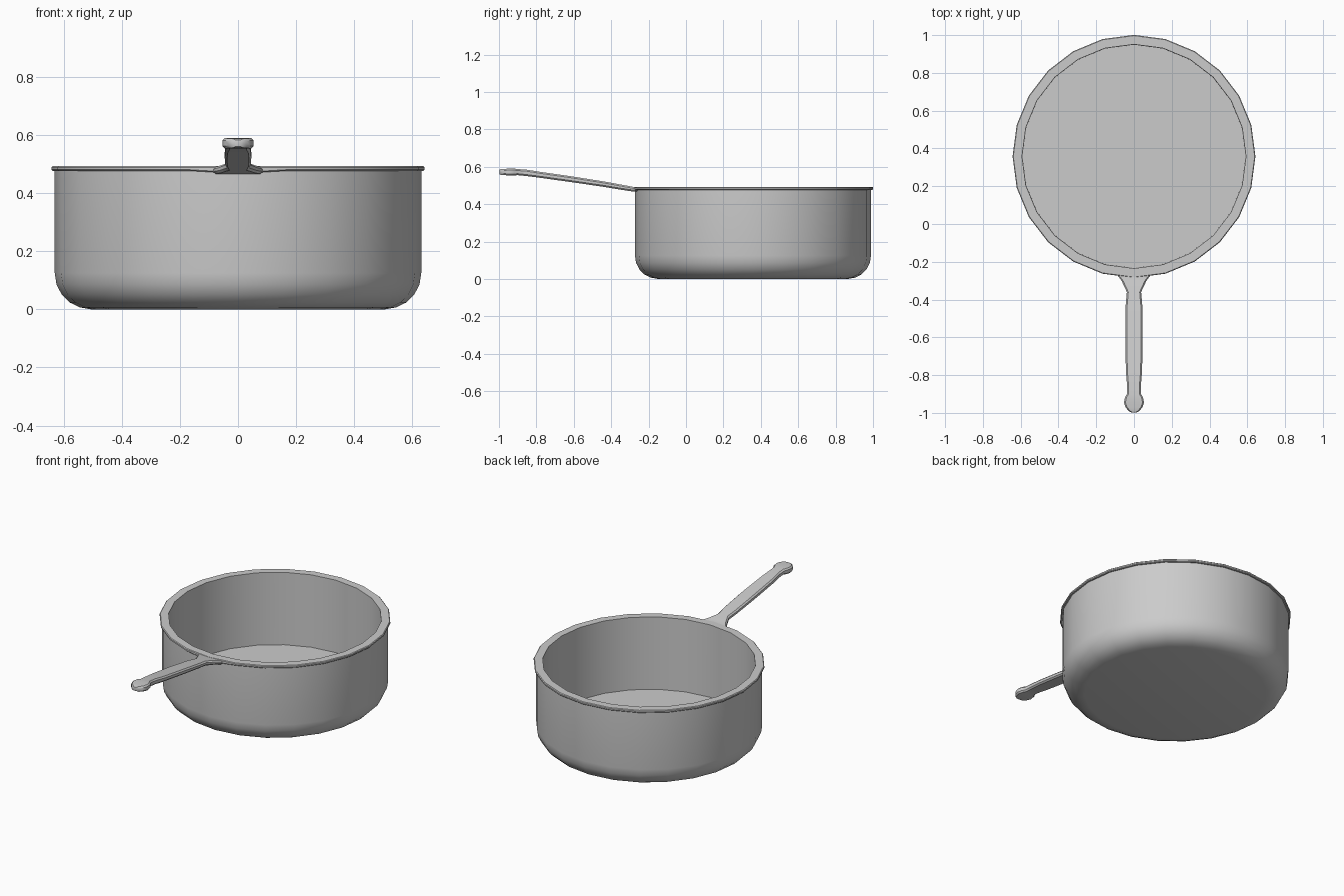
import bpy, bmesh, math

if "Cube" in bpy.data.objects:
    bpy.data.objects.remove(bpy.data.objects["Cube"])

CENTRE_Y = 0.358
SIDES = 24


def loft(name, rings, angle=30):
    """Skin a list of closed rings, capping both ends."""
    bm = bmesh.new()
    loops = [[bm.verts.new(p) for p in ring] for ring in rings]
    n = len(loops[0])
    for a, b in zip(loops, loops[1:]):
        for i in range(n):
            j = (i + 1) % n
            bm.faces.new((a[i], a[j], b[j], b[i]))
    bm.faces.new(loops[0])
    bm.faces.new(loops[-1])
    bmesh.ops.recalc_face_normals(bm, faces=bm.faces)
    mesh = bpy.data.meshes.new(name)
    bm.to_mesh(mesh)
    bm.free()
    obj = bpy.data.objects.new(name, mesh)
    bpy.context.collection.objects.link(obj)
    bpy.ops.object.select_all(action='DESELECT')
    obj.select_set(True)
    bpy.context.view_layer.objects.active = obj
    bpy.ops.object.shade_smooth_by_angle(angle=math.radians(angle))
    return obj


def circle(r, z):
    pts = []
    for i in range(SIDES):
        t = 2 * math.pi * i / SIDES - math.pi / 2
        pts.append((r * math.cos(t), CENTRE_Y + r * math.sin(t), z))
    return pts


# Pan: rounded base, wall, overhanging lip, inner wall and floor
profile = [(0.505, 0.0), (0.545, 0.007), (0.580, 0.024), (0.607, 0.051),
           (0.625, 0.086), (0.631, 0.125), (0.631, 0.477), (0.639, 0.477),
           (0.643, 0.481), (0.643, 0.489), (0.639, 0.493), (0.593, 0.493),
           (0.591, 0.05)]
rings = [circle(r, z) for r, z in profile]
# The lip thickens downward where the handle joins
for k in (6, 7, 8):
    x, y, z = rings[k][0]
    rings[k][0] = (x, y, z - 0.010)
loft("pan", rings, 35)


# Handle: chamfered sections of (y, half width, bottom, top)
def section(y, w, z0, z1):
    c = min(0.008, w * 0.4, (z1 - z0) * 0.35)
    return [(-w, y, z0 + c), (-w + c, y, z0), (w - c, y, z0), (w, y, z0 + c),
            (w, y, z1 - c), (w - c, y, z1), (-w + c, y, z1), (-w, y, z1 - c)]


stations = [(-0.255, 0.086, 0.467, 0.490), (-0.276, 0.084, 0.467, 0.491),
            (-0.300, 0.066, 0.470, 0.496), (-0.360, 0.038, 0.479, 0.507),
            (-0.430, 0.044, 0.491, 0.520), (-0.600, 0.046, 0.516, 0.547),
            (-0.780, 0.043, 0.541, 0.573), (-0.850, 0.037, 0.550, 0.584),
            (-0.900, 0.037, 0.555, 0.588), (-0.918, 0.048, 0.554, 0.590),
            (-0.945, 0.053, 0.554, 0.590), (-0.970, 0.045, 0.555, 0.589),
            (-0.990, 0.028, 0.556, 0.588), (-0.998, 0.012, 0.561, 0.583)]
loft("handle", [section(*s) for s in stations], 35)
